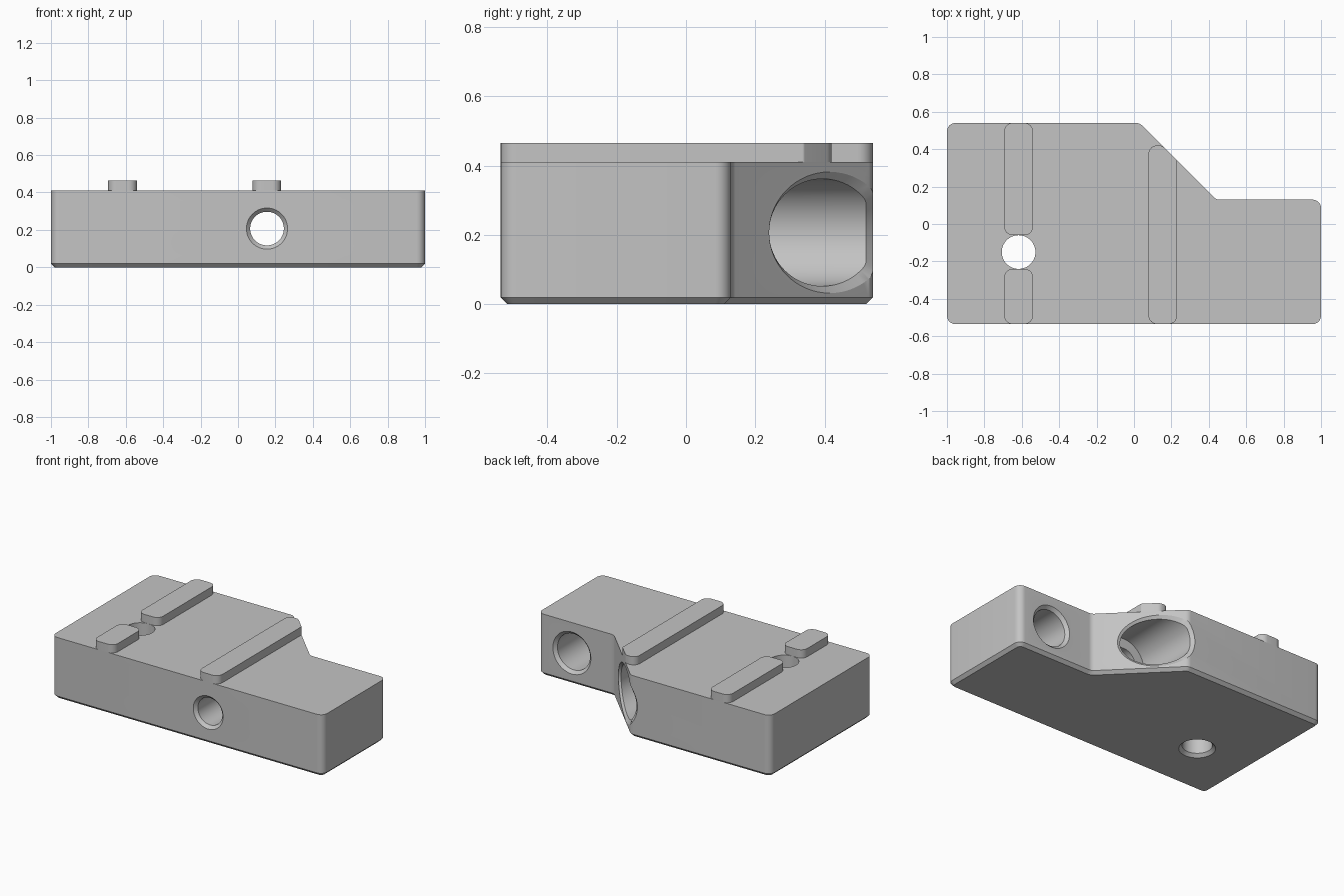
import bpy, bmesh
from math import sin, cos, pi, tan
from mathutils import Vector

if "Cube" in bpy.data.objects:
    bpy.data.objects.remove(bpy.data.objects["Cube"])

grey = bpy.data.materials.new("machined_grey")
grey.use_nodes = True
grey.diffuse_color = (0.55, 0.55, 0.55, 1)
grey.node_tree.nodes["Principled BSDF"].inputs["Base Color"].default_value = (0.55, 0.55, 0.55, 1)

FRONT, BACK, STEP, DIAGONAL = -0.535, 0.54, 0.13, 0.57
TOP, RAIL_TOP, MID, EDGE = 0.41, 0.465, 0.207, 0.02


def make_object(name, bm):
    bmesh.ops.recalc_face_normals(bm, faces=bm.faces)
    mesh = bpy.data.meshes.new(name)
    bm.to_mesh(mesh)
    bm.free()
    mesh.materials.append(grey)
    obj = bpy.data.objects.new(name, mesh)
    bpy.context.collection.objects.link(obj)
    return obj


def rounded(corners, steps=8):
    """Outline with an arc at each (x, y, radius) corner."""
    out = []
    for i, (x, y, r) in enumerate(corners):
        p = Vector((x, y))
        a = (Vector(corners[i - 1][:2]) - p).normalized()
        b = (Vector(corners[(i + 1) % len(corners)][:2]) - p).normalized()
        half = a.angle(b) / 2
        mid = (a + b).normalized()
        centre = p + mid * (r / sin(half))
        start = p + a * (r / tan(half)) - centre
        end = p + b * (r / tan(half)) - centre
        sweep = pi - 2 * half
        for k in range(steps + 1):
            t = k / steps
            arm = (start * sin((1 - t) * sweep) + end * sin(t * sweep)) / sin(sweep)
            out.append(centre + arm)
    return out


def slab(name, corners, z0, z1, chamfer=0):
    bm = bmesh.new()
    base = bm.faces.new([bm.verts.new((p.x, p.y, z0)) for p in rounded(corners)])
    grown = bmesh.ops.extrude_face_region(bm, geom=[base], use_keep_orig=True)["geom"]
    for v in grown:
        if isinstance(v, bmesh.types.BMVert):
            v.co.z = z1
    bmesh.ops.recalc_face_normals(bm, faces=bm.faces)
    if chamfer:
        rim = [e for e in bm.edges if all(v.co.z < z0 + 0.001 for v in e.verts)]
        bmesh.ops.bevel(bm, geom=rim, offset=chamfer, segments=1, affect='EDGES')
    return make_object(name, bm)


def bore(name, rings, place, sides=64):
    """Closed lofted cutter; each ring is (radius, depth)."""
    bm = bmesh.new()
    loops = []
    for r, depth in rings:
        turn = [2 * pi * k / sides for k in range(sides)]
        loops.append([bm.verts.new(place(r * cos(t), r * sin(t), depth)) for t in turn])
    for low, high in zip(loops, loops[1:]):
        for k in range(sides):
            n = (k + 1) % sides
            bm.faces.new((low[k], low[n], high[n], high[k]))
    bm.faces.new(loops[0])
    bm.faces.new(loops[-1])
    return make_object(name, bm)


def cut(target, cutter):
    mod = target.modifiers.new(cutter.name, 'BOOLEAN')
    mod.operation, mod.solver, mod.object = 'DIFFERENCE', 'EXACT', cutter
    bpy.context.view_layer.objects.active = target
    bpy.ops.object.modifier_apply(modifier=mod.name)
    bpy.data.objects.remove(cutter)


# Block with one angled corner and a chamfered underside
R = 0.045
block = slab("block", [(-1, FRONT, R), (1, FRONT, R), (1, STEP, R), (DIAGONAL - STEP, STEP, R),
                       (DIAGONAL - BACK, BACK, R), (-1, BACK, R)], 0, TOP, EDGE)

# Long bore from the front
HX = 0.155
cut(block, bore("front_bore", [(0.13, FRONT - EDGE), (0.09, FRONT + EDGE), (0.09, 0.15)],
                lambda u, v, d: (HX + u, d, MID + v)))


# Wide counterbore breaking out through the angled face, its chamfer following that face
def follow_face(u, v, d):
    face = min(BACK, DIAGONAL - HX - u)
    return (HX + u, d if d in (0.09, 0.8) else face + d, MID + v)


cut(block, bore("wide_bore", [(0.155, 0.09), (0.155, -EDGE), (0.185, 0.01), (0.185, 0.8)], follow_face))

# Blind bore in the stepped back face
cut(block, bore("blind_bore", [(0.12, -0.35), (0.12, STEP - EDGE), (0.16, STEP + EDGE)],
                lambda u, v, d: (0.75 + u, d, MID + v)))

# Upright bore, chamfered underneath
RX, RY = -0.617, -0.15
cut(block, bore("upright_bore", [(0.13, -EDGE), (0.09, EDGE), (0.09, 0.6)],
                lambda u, v, d: (RX + u, RY + v, d)))


# Rails on top
def rail(name, y0, y1):
    x0, x1 = RX - 0.077, RX + 0.077
    return slab(name, [(x0, y0, R), (x1, y0, R), (x1, y1, R), (x0, y1, R)], TOP, RAIL_TOP)


parts = [block, rail("front_short_rail", FRONT, RY - 0.09), rail("back_short_rail", RY + 0.09, BACK)]
X0, X1, Y1 = 0.078, 0.23, 0.42
parts.append(slab("long_rail", [(X0, FRONT, R), (X1, FRONT, R), (X1, DIAGONAL - X1, 0.01),
                                (DIAGONAL - Y1, Y1, R), (X0, Y1, R)], TOP, RAIL_TOP))

# Smooth arcs, sharp edges
bpy.context.view_layer.update()
bpy.ops.object.select_all(action='DESELECT')
for part in parts:
    part.select_set(True)
bpy.context.view_layer.objects.active = block
bpy.ops.object.shade_smooth_by_angle(angle=0.45)
